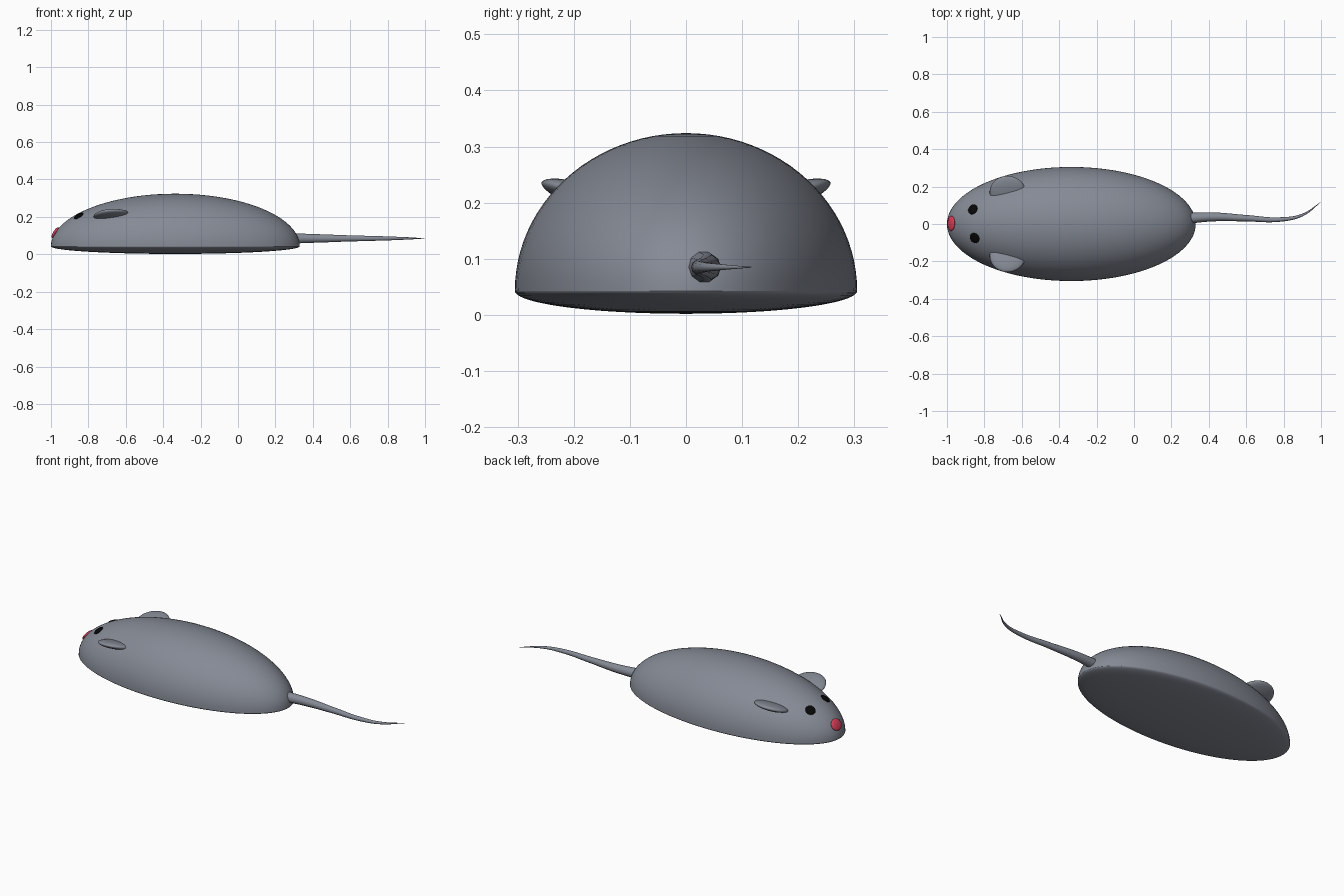
import bpy, bmesh, math
from mathutils import Vector, Matrix

if "Cube" in bpy.data.objects:
    bpy.data.objects.remove(bpy.data.objects["Cube"])

CX, A, B, C, RIM = -0.335, 0.665, 0.305, 0.281, 0.043


def material(name, color):
    m = bpy.data.materials.new(name)
    m.diffuse_color = color
    m.use_nodes = True
    m.node_tree.nodes["Principled BSDF"].inputs["Base Color"].default_value = m.diffuse_color
    return m


GREY = material("blue_grey", (0.235, 0.255, 0.30, 1))
BLACK = material("black", (0.002, 0.002, 0.002, 1))
RED = material("red", (0.68, 0.05, 0.1, 1))


def mesh_object(name, bm, mat):
    me = bpy.data.meshes.new(name)
    bm.to_mesh(me)
    bm.free()
    ob = bpy.data.objects.new(name, me)
    bpy.context.collection.objects.link(ob)
    me.materials.append(mat)
    bpy.ops.object.select_all(action='DESELECT')
    ob.select_set(True)
    bpy.context.view_layer.objects.active = ob
    bpy.ops.object.shade_smooth_by_angle(angle=math.radians(50))
    return ob


def ellipsoid(name, loc, radii, rot, mat, u=32, v=16):
    bm = bmesh.new()
    bmesh.ops.create_uvsphere(bm, u_segments=u, v_segments=v, radius=1)
    bm.transform(Matrix.Translation(loc) @ rot @ Matrix.Diagonal((*radii, 1)))
    return mesh_object(name, bm, mat)


def on_dome(x, y):
    """Point and outward rotation on the body dome."""
    dx = x - CX
    h = C * math.sqrt(1 - (dx / A) ** 2 - (y / B) ** 2)
    n = Vector((dx / A**2, y / B**2, h / C**2))
    return Vector((x, y, RIM + h)), n.to_track_quat('Z', 'Y').to_matrix().to_4x4()


# body: tall dome above the rim, shallow belly below, crease between
bm = bmesh.new()
bmesh.ops.create_uvsphere(bm, u_segments=96, v_segments=48, radius=1)
for v in bm.verts:
    depth = C if v.co.z > 0 else RIM - 0.002
    v.co = Vector((CX + A * v.co.x, B * v.co.y, RIM + depth * v.co.z))
body = mesh_object("body", bm, GREY)
me = body.data
for e in me.edges:
    if all(abs(me.vertices[i].co.z - RIM) < 1e-4 for i in e.vertices):
        e.use_edge_sharp = True

# eyes
for name, x, y in (("left_eye", -0.862, 0.078), ("right_eye", -0.852, -0.075)):
    p, r = on_dome(x, y)
    ellipsoid(name, p, (0.028, 0.028, 0.007), r, BLACK)

# nose
p, r = on_dome(-0.977, 0.003)
ellipsoid("nose", p, (0.04, 0.033, 0.011), r, RED)

# ears: flat discs tipped up at the outer and rear edges
for name, s in (("left_ear", 1), ("right_ear", -1)):
    rot = Matrix.Rotation(s * math.radians(18), 4, 'X') @ Matrix.Rotation(math.radians(-3), 4, 'Y')
    ellipsoid(name, Vector((-0.675, s * 0.168, 0.207)), (0.097, 0.094, 0.022), rot, GREY)

# tail: tapered tube along a gentle curve
cu = bpy.data.curves.new("tail", 'CURVE')
cu.dimensions = '3D'
cu.bevel_depth = 1.0
cu.bevel_resolution = 3
cu.resolution_u = 8
cu.use_fill_caps = True
cu.materials.append(GREY)
path = [(0.26, 0.028, 0.030), (0.42, 0.038, 0.024), (0.60, 0.031, 0.017),
        (0.78, 0.024, 0.012), (0.90, 0.048, 0.007), (0.998, 0.116, 0.0008)]
sp = cu.splines.new('BEZIER')
sp.bezier_points.add(len(path) - 1)
for bp, (x, y, rad) in zip(sp.bezier_points, path):
    bp.co = (x, y, 0.085)
    bp.radius = rad
    bp.handle_left_type = bp.handle_right_type = 'AUTO'
tail = bpy.data.objects.new("tail", cu)
bpy.context.collection.objects.link(tail)
